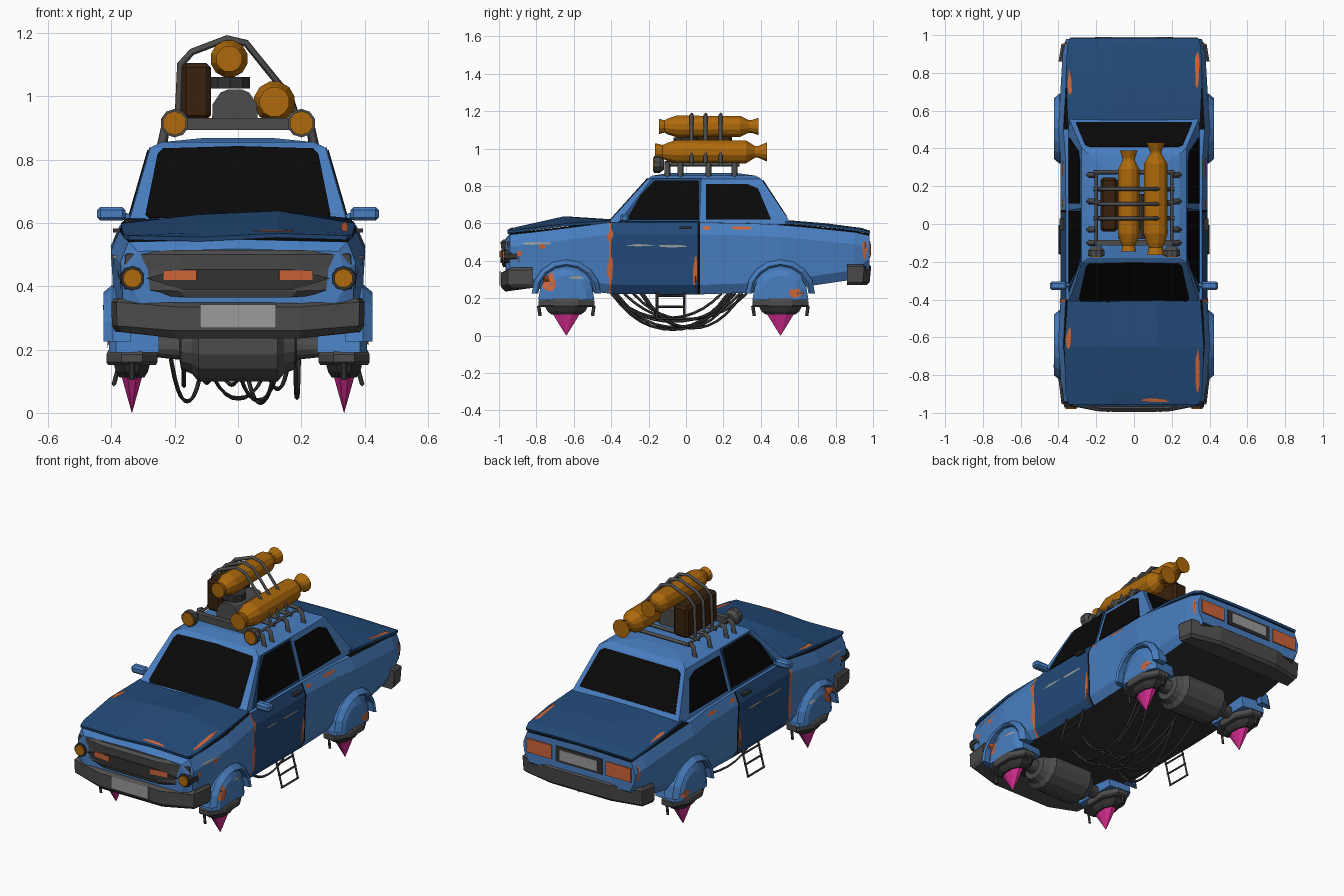
import bpy, bmesh, math, random
from mathutils import Vector as V

if "Cube" in bpy.data.objects:
    bpy.data.objects.remove(bpy.data.objects["Cube"])
random.seed(4)

def mat(name, r, g, b):
    m = bpy.data.materials.new(name)
    m.diffuse_color = [((c / 255 + .055) / 1.055) ** 2.4 for c in (r, g, b)] + [1]
    m.use_nodes = True
    m.node_tree.nodes["Principled BSDF"].inputs["Base Color"].default_value = m.diffuse_color
    return m
BLUE, NAVY = mat("light blue", 72, 126, 192), mat("dark blue", 35, 74, 120)
GREY, DARK = mat("grey", 76, 76, 76), mat("dark grey", 50, 50, 50)
BLACK, SILVER = mat("black", 9, 9, 9), mat("light grey", 155, 155, 155)
GOLD, BROWN = mat("gold", 174, 106, 12), mat("brown", 56, 33, 14)
RUST, PINK = mat("rust orange", 206, 100, 56), mat("pink", 212, 44, 144)

def mesh(name, verts, faces, *mats):
    me = bpy.data.meshes.new(name)
    me.from_pydata([tuple(v) for v in verts], [], faces)
    bm = bmesh.new(); bm.from_mesh(me)
    bmesh.ops.recalc_face_normals(bm, faces=bm.faces)
    bm.to_mesh(me); bm.free()
    for m in mats: me.materials.append(m)
    ob = bpy.data.objects.new(name, me)
    bpy.context.collection.objects.link(ob)
    return ob

def loft(name, rings, *mats):
    n = len(rings[0])
    faces = [(k*n+i, k*n+(i+1) % n, (k+1)*n+(i+1) % n, (k+1)*n+i)
             for k in range(len(rings)-1) for i in range(n)]
    faces += [tuple(range(n)), tuple(range((len(rings)-1)*n, len(rings)*n))]
    return mesh(name, [v for r in rings for v in r], faces, *mats)

def place(axis, a, b, t):
    return V({'x': (t, a, b), 'y': (a, t, b), 'z': (a, b, t)}[axis])

def prism(name, pts, axis, lo, hi, m):
    return loft(name, [[place(axis, a, b, t) for a, b in pts] for t in (lo, hi)], m)

def lathe(name, axis, c, profile, m, n=10, sa=1.0, sb=1.0):
    angs = [2*math.pi*(i+.5)/n for i in range(n)]
    return loft(name, [[place(axis, c[0]+sa*r*math.cos(u), c[1]+sb*r*math.sin(u), t)
                        for u in angs] for t, r in profile], m)

def box(name, x, y, z, m, bevel=0):
    ob = prism(name, [(x[0], y[0]), (x[1], y[0]), (x[1], y[1]), (x[0], y[1])], 'z', z[0], z[1], m)
    if bevel:
        b = ob.modifiers.new("bevel", 'BEVEL'); b.width = bevel; b.segments = 1
    return ob

def panel(name, pts, m, off=.004):
    pts = [V(p) for p in pts]
    n = (pts[1]-pts[0]).cross(pts[2]-pts[0]).normalized()
    if n.dot(pts[0]-V((0, .07, .45))) < 0: n = -n
    return loft(name, [[p+n*off for p in pts], [p-n*.004 for p in pts]], m)

def tube(name, pts, r, m):
    cu = bpy.data.curves.new(name, 'CURVE')
    cu.dimensions = '3D'; cu.bevel_depth = r; cu.bevel_resolution = 0; cu.use_fill_caps = True
    sp = cu.splines.new('POLY'); sp.points.add(len(pts)-1)
    for p, q in zip(sp.points, pts): p.co = (*q, 1)
    cu.materials.append(m)
    ob = bpy.data.objects.new(name, cu)
    bpy.context.collection.objects.link(ob)

# lower body: lofted sections (y, bottom, top, half width)
stations = [(-.965, .34, .51, .34), (-.94, .28, .54, .372), (-.8, .25, .555, .388), (-.64, .25, .575, .402),
            (-.412, .225, .605, .39), (-.4, .222, .606, .388), (.062, .22, .605, .388), (.074, .22, .605, .388),
            (.35, .23, .60, .39), (.5, .25, .592, .402), (.66, .265, .578, .392), (.9, .3, .553, .378), (.98, .36, .535, .36)]
rings = []
for y, b, t, w in stations:
    half = [(.9*w, b), (.975*w, b+.05), (.985*w, .42), (w, t-.065), (.93*w, t)]
    rings.append([V((x, y, z)) for x, z in half] + [V((0, y, t+.008))] +
                 [V((-x, y, z)) for x, z in reversed(half)])
body = loft("body", rings, BLUE, NAVY, BLACK, DARK, RUST)
for p in body.data.polygons:
    c, n = p.center, p.normal
    if n.z < -.7: p.material_index = 3
    elif n.z > .7: p.material_index = 2 if c.y < -.4 or c.y > .5 else 0
    elif abs(n.x) > .5 and -.412 < c.y < .074:
        p.material_index = 4 if c.y < -.4 else 2 if c.y > .062 else 1

# raised hood and boot lid
def lid(name, rows):
    verts = [(x*w, y, zc if i in (1, 2) else ze) for y, w, ze, zc in rows for i, x in enumerate((-1, -.35, .35, 1))]
    for v in range(len(verts)):
        if name == "hood" and v % 4 == 1: verts[v] = (*verts[v][:2], verts[v][2]-.012)
    ob = mesh(name, verts, [(k*4+i, k*4+i+1, k*4+i+5, k*4+i+4) for k in range(len(rows)-1) for i in range(3)], NAVY)
    s = ob.modifiers.new("thickness", 'SOLIDIFY'); s.thickness = .014
lid("hood", [(-.955, .345, .56, .567), (-.9, .362, .565, .582), (-.65, .37, .598, .638), (-.4, .352, .615, .622)])
lid("boot_lid", [(.53, .35, .612, .618), (.75, .36, .592, .6), (.94, .355, .568, .575), (.985, .34, .555, .56)])

# cabin and roof
def rect(x, y0, y1, z): return [V(p) for p in ((-x, y0, z), (x, y0, z), (x, y1, z), (-x, y1, z))]
loft("cabin", [rect(.347, -.425, .565, .595), rect(.277, -.205, .403, .838), rect(.24, -.18, .37, .855), rect(.11, -.1, .28, .868)], BLUE)
fy = lambda z: -.42+(z-.6)*.9
ry = lambda z: .56-(z-.6)*.653
sx = lambda z: .3455-(z-.6)*.288
panel("windshield", [(x, fy(z), z) for x, z in ((-.28, .614), (0, .618), (.28, .614), (.292, .625), (.254, .815), (.238, .833),
                     (0, .84), (-.238, .833), (-.254, .815), (-.292, .625))], BLACK)
panel("rear_window", [(x, ry(z), z) for x, z in ((-.308, .635), (.308, .635), (.258, .815), (.235, .83), (-.235, .83), (-.258, .815))], BLACK)
for s in (-1, 1):
    side = lambda pts: [(s*sx(z), y, z) for y, z in pts]
    panel("door_frame", side([(-.36, .608), (-.185, .838), (.085, .838), (.075, .608)]), NAVY, .003)
    panel("front_side_window", side([(-.315, .62), (-.24, .755), (-.165, .828), (.068, .828), (.07, .62)]), BLACK, .007)
    panel("rear_side_window", side([(.108, .62), (.108, .808), (.33, .808), (.385, .785), (.455, .62)]), BLACK, .006)
    # mirrors and door handles
    box("mirror", sorted((s*.355, s*.445)), (-.35, -.305), (.607, .65), BLUE, .01)
    tube("mirror_arm", [(s*.33, -.32, .61), (s*.37, -.325, .625)], .012, BLUE)
    box("door_handle", sorted((s*.37, s*.395)), (-.035, .03), (.57, .582), DARK)

# grille and bumpers: bowed bars, lofted through (height, half width, bow depth)
def bowed(name, s, rows, back, m):
    loft(name, [[V((x, s*y, z+lift)) for x, y, lift in ((-w, back, e), (-w*.96, d-.045, e), (-w*.5, d-.008, 0), (w*.5, d-.008, 0),
                                                       (w*.96, d-.045, e), (w, back, e))] for z, w, d, e in rows], m)
bowed("grille", -1, [(.365, .33, .985, .01), (.385, .372, .993, .005), (.455, .375, .994, 0), (.5, .368, 1.0, 0), (.515, .35, .985, -.005)], .89, GREY)
bowed("front_bumper", -1, [(.235, .385, .975, .02), (.26, .398, .997, .015), (.335, .4, .998, .015), (.345, .39, .98, .018)], .82, GREY)
bowed("rear_bumper", 1, [(.27, .385, .975, 0), (.285, .398, .99, 0), (.37, .4, .998, 0), (.38, .39, .985, 0)], .86, GREY)
# recess, plates and lamps
panel("grille_recess", [(x, y, z) for x, y, z in ((-.17, -.987, .388), (.17, -.987, .388), (.17, -.987, .455), (-.17, -.987, .455))], DARK)
panel("front_plate", [(x, -.992, z) for x, z in ((-.12, .268), (.12, .268), (.12, .342), (-.12, .342))], SILVER)
panel("rear_plate_frame", [(x, .981, z) for x, z in ((-.15, .415), (.15, .415), (.15, .505), (-.15, .505))], DARK)
panel("rear_plate", [(x, .985, z) for x, z in ((-.12, .43), (.12, .43), (.12, .49), (-.12, .49))], SILVER, .005)
for s in (-1, 1):
    panel("grille_recess_side", [(s*x, y, z) for x, y, z in ((.17, -.987, .388), (.29, -.968, .425), (.17, -.987, .455))], DARK)
    panel("indicator", [(s*x, y, z) for x, y, z in ((.13, -.991, .42), (.235, -.978, .42), (.235, -.978, .449), (.13, -.991, .449))], RUST, .005)
    panel("tail_light", [(s*x, .981, z) for x, z in ((.175, .42), (.335, .42), (.335, .5), (.175, .5))], RUST, .006)
    lathe("headlamp_ring", 'y', (s*.333, .425), [(-.9, .042), (-.972, .038)], DARK)
    lathe("headlamp", 'y', (s*.333, .425), [(-.9, .03), (-.98, .03)], GOLD)

# hover pods in place of wheels
arc = [math.pi*i/8 for i in range(9)]
for s in (-1, 1):
    for y in (-.64, .505):
        loft("pod_disc", [[V((s*x, y+r*math.cos(a), .19+r*1.2*math.sin(a))) for a in arc]
                          for x, r in ((.25, .135), (.385, .15), (.408, .11))], BLUE)
        loft("wheel_arch", [[V((s*x, y+r*math.cos(a), .225+r*.98*math.sin(a))) for x, r in
                             ((.34, .15), (.415, .15), (.424, .16), (.395, .185), (.34, .185))] for a in arc], BLUE)
        lathe("pod_ring", 'z', (s*.335, y), [(.152, .152), (.16, .162), (.185, .162), (.198, .148)], GREY, 8, .54)
        lathe("pod_nozzle", 'z', (s*.335, y), [(.112, .085), (.13, .11), (.158, .125)], DARK, 8, .5)
        lathe("flame", 'z', (s*.335, y), [(0, .001), (.065, .045), (.115, .078), (.135, .07)], PINK, 8, .45)
        for d in (-1, 1):
            tube("pod_fin", [(s*.335, y+d*.148, .16), (s*.335, y+d*.14, .105)], .009, DARK)
# belly tanks between the pods
for y in (-.64, .505):
    lathe("belly_tank", 'x', (y, .208), [(-.28, .03), (-.185, .04), (-.18, .07), (-.145, .085), (-.125, .109),
          (.125, .109), (.145, .085), (.18, .07), (.185, .04), (.28, .03)], GREY, 14, 1.15)

# hanging cables
for i in range(9):
    x0, x1 = -.22+.05*i, random.uniform(-.2, .22)
    y0, y1, low = random.uniform(-.42, -.2), random.uniform(.15, .34), random.uniform(.025, .1)
    tube("cable", [(x0+(x1-x0)*t, y0+(y1-y0)*t, low+(.225-low)*abs(2*t-1)**2.3)
                   for t in [k/12 for k in range(13)]], .007, DARK)
# ladders
for s in (-1, 1):
    for y in (-.155, -.01):
        tube("ladder_rail", [(s*.355, y, .23), (s*.392, y, .09)], .007, DARK)
    for x, z in ((.392, .09), (.375, .155), (.36, .212)):
        tube("ladder_rung", [(s*x, -.16, z), (s*x, -.005, z)], .007, DARK)

# roof rack with spot lamps
for y in (-.1, .03, .115, .185, .275):
    tube("rack_bar", [(-.215, y, .915), (.215, y, .915)], .012, GREY)
for s in (-1, 1):
    tube("rack_rail", [(s*.2, -.11, .915), (s*.2, .285, .915)], .01, GREY)
    for y in (-.1, -.03, .12, .26):
        tube("rack_foot", [(s*.205, y, .915), (s*.228, y, .905), (s*.24, y, .845)], .016, GREY)
    lathe("spot_lamp", 'y', (s*.2, .915), [(-.17, .045), (-.14, .045), (-.118, .028)], GREY)
    lathe("spot_lens", 'y', (s*.2, .915), [(-.176, .038), (-.16, .038)], GOLD)
box("lamp_bar", (-.2, .2), (-.115, -.085), (.893, .932), GREY)
# straps over the cargo
for y in (.03, .105, .185):
    tube("strap", [(x, y, z) for x, z in ((-.19, .915), (-.182, 1.1), (-.145, 1.14), (-.035, 1.182),
                                         (.025, 1.168), (.165, .995), (.19, .915))], .011, GREY)
# cargo: gas bottles, case and engine
lathe("upper_bottle", 'y', (-.028, 1.118), [(-.145, .042), (-.115, .034), (-.095, .045), (-.05, .06),
      (.29, .058), (.335, .035), (.35, .035), (.388, .048)], GOLD, 12)
lathe("lower_bottle", 'y', (.115, .982), [(-.165, .048), (-.125, .038), (-.1, .05), (-.05, .066),
      (.32, .064), (.37, .032), (.385, .032), (.432, .053)], GOLD, 12)
box("case", (-.178, -.086), (-.04, .245), (.925, 1.105), BROWN, .014)
prism("engine_block", [(-.082, .92), (-.08, .975), (-.055, 1.012), (-.03, 1.022), (.01, 1.022), (.035, 1.012), (.06, .975), (.062, .92)], 'y', -.08, .16, GREY)
lathe("engine_disc", 'z', (-.025, 0), [(1.025, .066), (1.06, .066)], DARK)

# rust patches and scratches projected onto the shell
bpy.context.view_layer.update()
deps = bpy.context.evaluated_depsgraph_get()
def patch(name, axis, s, a, b, ra, rb, m):
    pts, d = [], place(axis, 0, 0, -s)
    for k in range(11):
        u, f = 2*math.pi*k/10, random.uniform(.6, 1.15) if k < 10 else 0
        o = place(axis, a+ra*f*math.cos(u), b+rb*f*math.sin(u), s*1.5)
        hit, loc, *_ = bpy.context.scene.ray_cast(deps, o, d)
        if not hit: return
        pts.append(loc-d*.004)
    mesh(name, pts, [(k, (k+1) % 10, 10) for k in range(10)], m)
for s in (-1, 1):
    for a, b, ra, rb in ((-.73, .29, .045, .05), (.59, .225, .04, .03), (-.77, .475, .02, .015), (.955, .46, .014, .055),
                         (.05, .33, .013, .1), (-.405, .35, .017, .09), (-.405, .53, .016, .04), (.3, .575, .06, .01),
                         (.11, .575, .025, .012), (-.89, .44, .015, .02)):
        patch("rust_patch", 'x', s, a, b, ra, rb, RUST)
    for a, b, ra in ((-.24, .482, .09), (-.08, .478, .08), (-.8, .492, .08), (-.59, .31, .05)):
        patch("scratch", 'x', s, a, b, ra, .007, SILVER)
for a, b, ra, rb in ((.335, -.78, .016, .12), (-.345, -.6, .014, .06), (.12, -.935, .08, .012), (.335, .8, .014, .12), (-.34, .75, .012, .07)):
    patch("lid_rust", 'z', 1, a, b, ra, rb, RUST)
